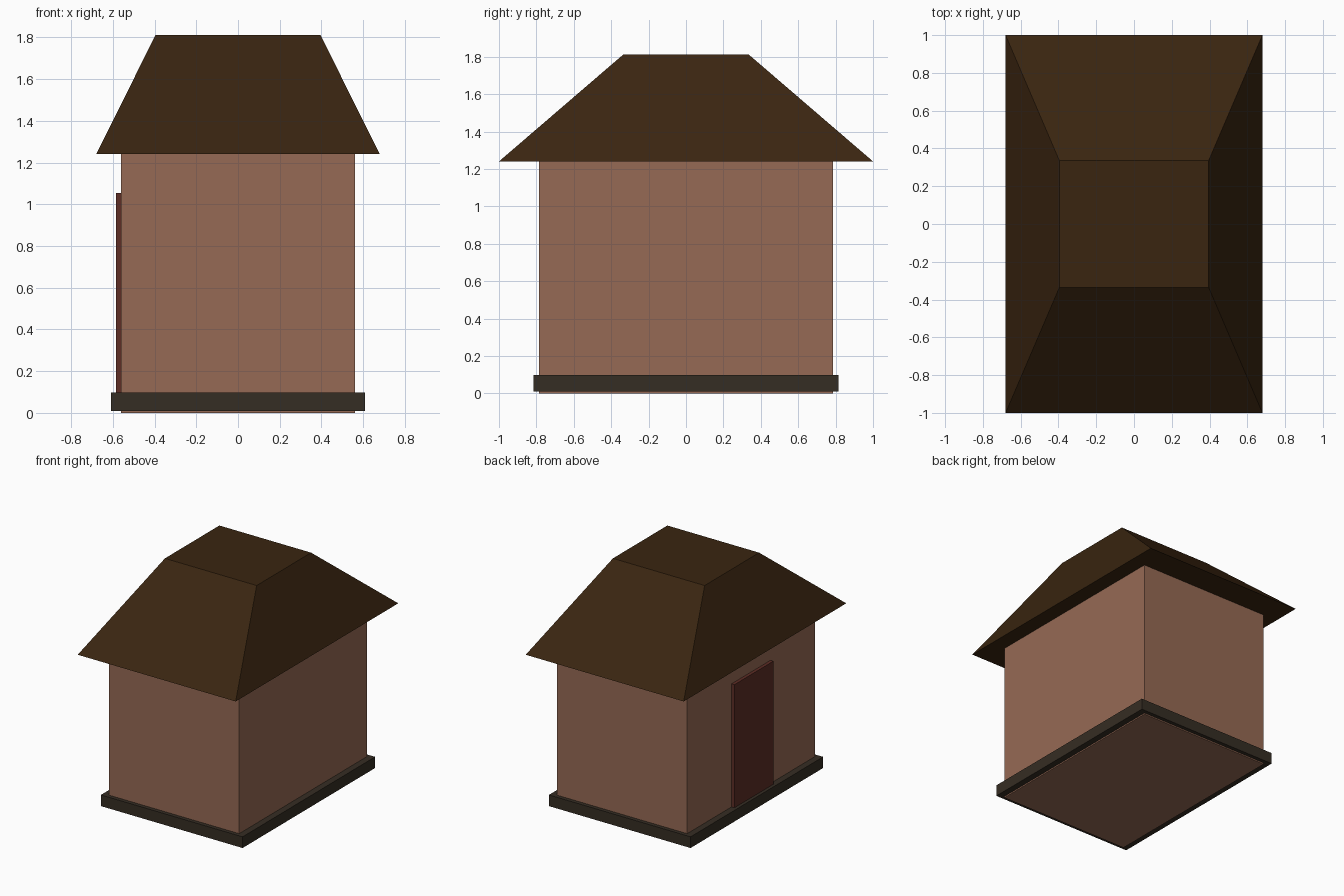
import bpy, bmesh

if "Cube" in bpy.data.objects:
    bpy.data.objects.remove(bpy.data.objects["Cube"])


def material(name, rgb):
    m = bpy.data.materials.new(name)
    m.diffuse_color = (*rgb, 1.0)
    m.use_nodes = True
    m.node_tree.nodes["Principled BSDF"].inputs["Base Color"].default_value = m.diffuse_color
    return m


def block(name, mat, x, y, z, top=(1, 1)):
    """Box from (min, max) ranges; top scales the upper face in x and y."""
    bm = bmesh.new()
    bmesh.ops.create_cube(bm, size=1)
    for v in bm.verts:
        sx, sy = top if v.co.z > 0 else (1, 1)
        v.co = [(a + b) / 2 + c * (b - a) * s
                for (a, b), c, s in zip((x, y, z), v.co, (sx, sy, 1))]
    mesh = bpy.data.meshes.new(name)
    bm.to_mesh(mesh)
    bm.free()
    mesh.materials.append(mat)
    ob = bpy.data.objects.new(name, mesh)
    bpy.context.collection.objects.link(ob)
    return ob


clay = material("clay_wall", (0.305, 0.144, 0.089))
thatch = material("dark_brown_roof", (0.042, 0.0185, 0.0052))
stone = material("dark_stone", (0.0356, 0.0262, 0.0168))
red_wood = material("red_wood", (0.110, 0.026, 0.0185))

# walls
block("walls", clay, (-0.56, 0.56), (-0.785, 0.785), (0, 1.24))
# foundation band, slightly above the ground
block("foundation", stone, (-0.61, 0.61), (-0.815, 0.815), (0.01, 0.097))
# hipped roof with flat top
block("roof", thatch, (-0.68, 0.68), (-1, 1), (1.24, 1.812),
      top=(0.395 / 0.68, 0.335))
# door on the left side
block("door", red_wood, (-0.585, -0.55), (-0.24, 0.24), (0.05, 1.055))
